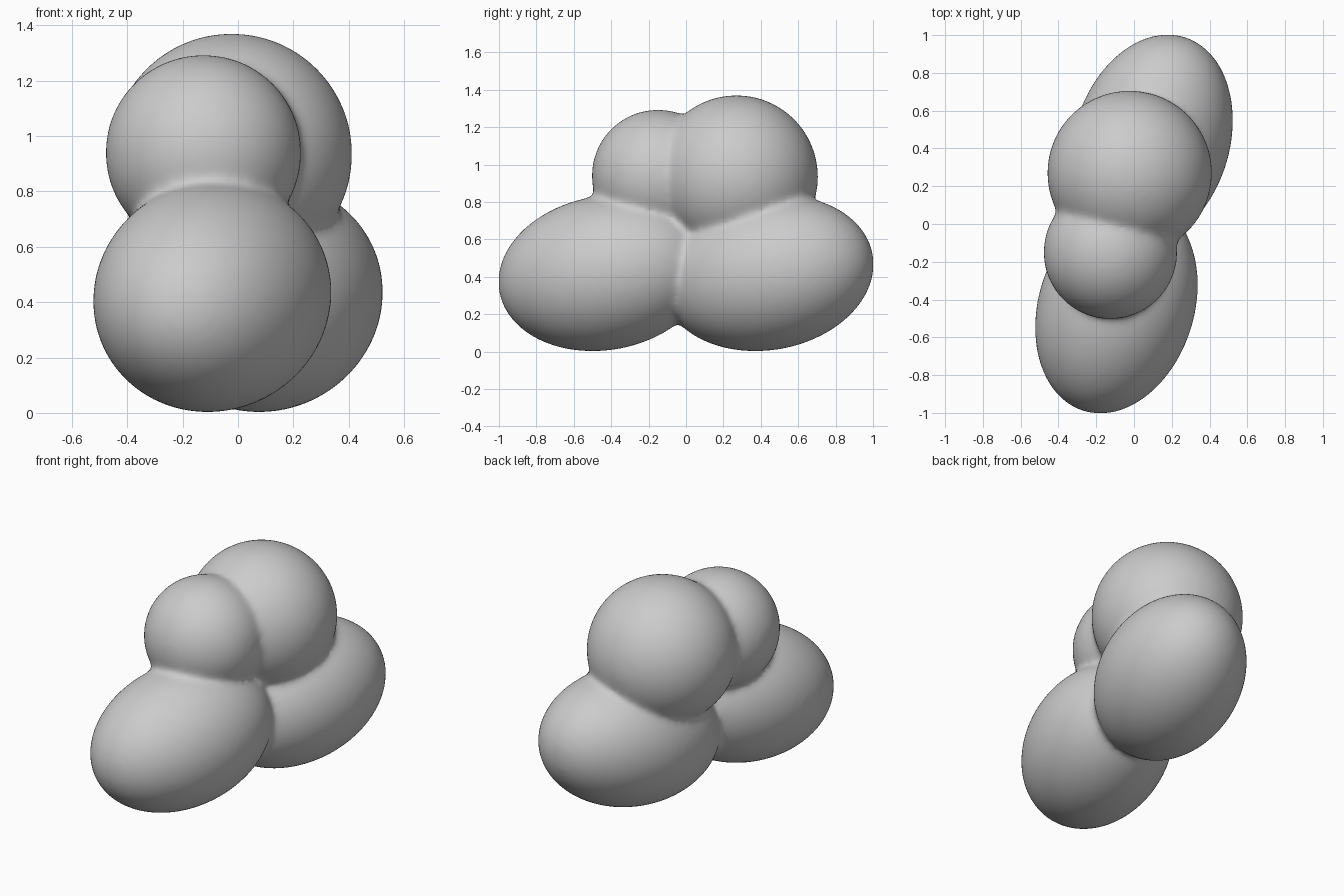
import bpy, bmesh
from math import sqrt
from mathutils import Matrix, Vector

if "Cube" in bpy.data.objects:
    bpy.data.objects.remove(bpy.data.objects["Cube"])

GROW = 0.004  # makes up for slight shrinkage in smoothing


def add_ellipsoid(bm, centre, half, xy=0.0, xz=0.0, yz=0.0):
    """Ellipsoid from half extents and tilt terms (Cholesky map of a unit sphere)."""
    hx, hy, hz = (h + GROW for h in half)
    a = hx
    b, c = xy / a, xz / a
    d = sqrt(hy * hy - b * b)
    e = (yz - b * c) / d
    f = sqrt(hz * hz - c * c - e * e)
    m = Matrix(((a, 0, 0, 0), (b, d, 0, 0), (c, e, f, 0), (0, 0, 0, 1)))
    bmesh.ops.create_icosphere(bm, subdivisions=6, radius=1.0,
                               matrix=Matrix.Translation(Vector(centre)) @ m)


bm = bmesh.new()
# two tilted lower lobes, mirrored through the middle
for s in (-1, 1):
    add_ellipsoid(bm, (0.093 * s, 0.435 * s, 0.42), (0.427, 0.565, 0.414),
                  xy=0.049, xz=0.007, yz=0.027)
# two round upper lobes
add_ellipsoid(bm, (-0.125, -0.15, 0.94), (0.35, 0.35, 0.35))
add_ellipsoid(bm, (-0.023, 0.27, 0.935), (0.432, 0.432, 0.432))

mesh = bpy.data.meshes.new("cloud_body")
bm.to_mesh(mesh)
bm.free()
body = bpy.data.objects.new("cloud_body", mesh)
bpy.context.collection.objects.link(body)

# fuse the lobes and soften the creases
fuse = body.modifiers.new("fuse", 'REMESH')
fuse.mode = 'VOXEL'
fuse.voxel_size = 0.016
fuse.use_smooth_shade = True
soften = body.modifiers.new("soften", 'SMOOTH')
soften.factor = 0.5
soften.iterations = 24
